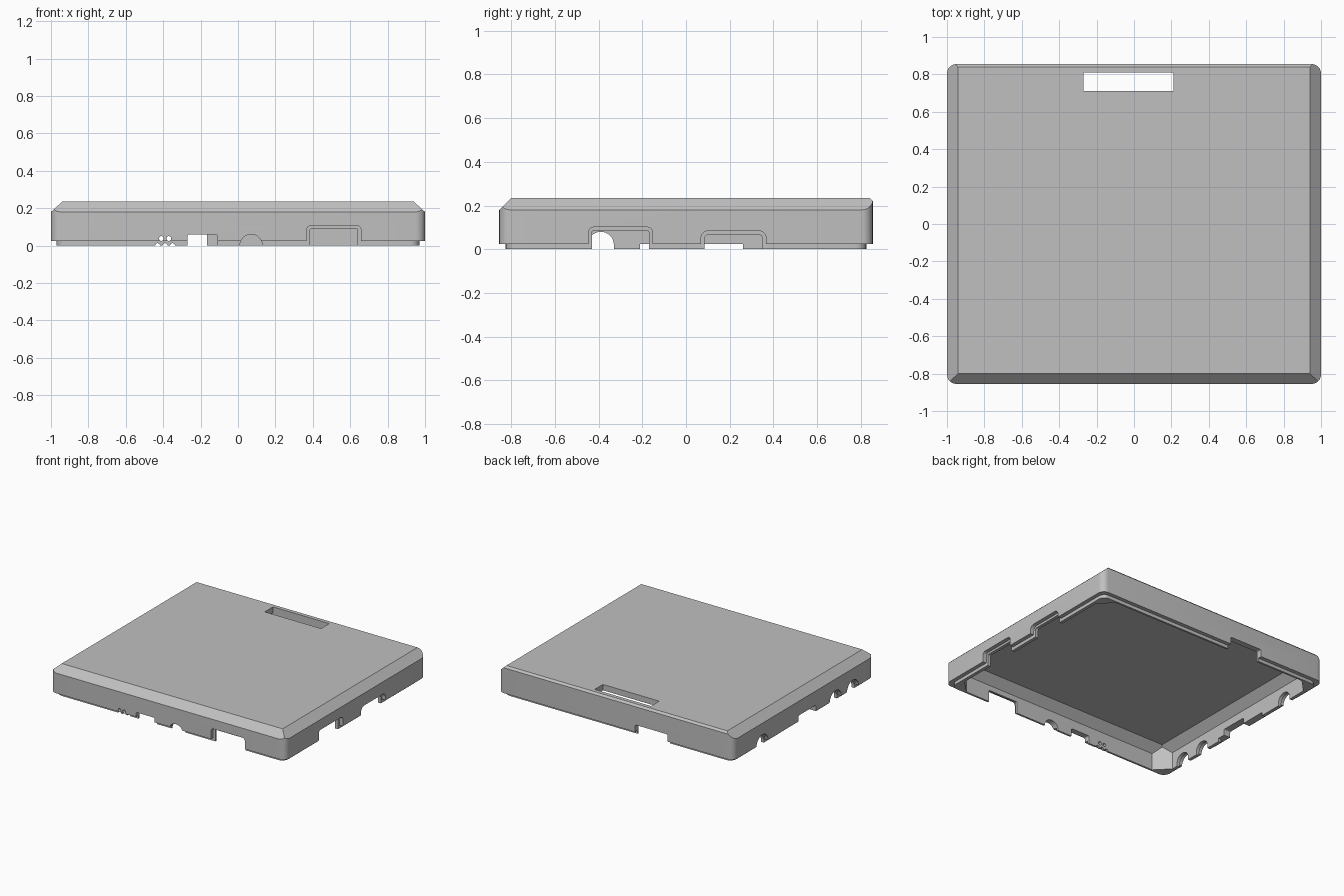
import bpy, bmesh, math
from mathutils import Vector

if "Cube" in bpy.data.objects:
    bpy.data.objects.remove(bpy.data.objects["Cube"], do_unlink=True)

HX, HY, LEDGE, TOP = 1.0, 0.855, 0.03, 0.235

grey = bpy.data.materials.new("plain_grey")
grey.use_nodes = True
grey.diffuse_color = (0.53, 0.53, 0.53, 1)
grey.node_tree.nodes["Principled BSDF"].inputs["Base Color"].default_value = grey.diffuse_color


def make_object(name, bm):
    bmesh.ops.recalc_face_normals(bm, faces=bm.faces)
    mesh = bpy.data.meshes.new(name)
    bm.to_mesh(mesh)
    bm.free()
    mesh.materials.append(grey)
    obj = bpy.data.objects.new(name, mesh)
    bpy.context.collection.objects.link(obj)
    return obj


def box_mesh(x0, x1, y0, y1, z0, z1):
    bm = bmesh.new()
    bmesh.ops.create_cube(bm, size=1)
    for v in bm.verts:
        v.co = ((x0 + x1) / 2 + v.co.x * (x1 - x0),
                (y0 + y1) / 2 + v.co.y * (y1 - y0),
                (z0 + z1) / 2 + v.co.z * (z1 - z0))
    return bm


def tray_block(name, hx, hy, z0, z1, corner, segments, slopes=()):
    """Block with eased upright corners and sloping top edges."""
    bm = box_mesh(-hx, hx, -hy, hy, z0, z1)
    upright = [e for e in bm.edges if abs(e.verts[0].co.z - e.verts[1].co.z) > 0.01]
    bmesh.ops.bevel(bm, geom=upright, offset=corner, segments=segments,
                    profile=0.5, affect='EDGES')
    for dx, dy, run, drop in slopes:
        point = Vector((dx * hx, dy * hy, z1 - drop))
        normal = Vector((dx * drop, dy * drop, run))
        cut = bmesh.ops.bisect_plane(bm, geom=bm.verts[:] + bm.edges[:] + bm.faces[:],
                                     plane_co=point, plane_no=normal, clear_outer=True)
        edges = [g for g in cut["geom_cut"] if isinstance(g, bmesh.types.BMEdge)]
        bmesh.ops.holes_fill(bm, edges=edges, sides=0)
    return make_object(name, bm)


def combine(target, tool, operation):
    mod = target.modifiers.new("combine", 'BOOLEAN')
    mod.operation, mod.solver, mod.object = operation, 'EXACT', tool
    bpy.context.view_layer.objects.active = target
    bpy.ops.object.modifier_apply(modifier=mod.name)
    bpy.data.objects.remove(tool, do_unlink=True)


# Wall frames: position along the wall and inset depth to x, y
WALLS = {
    "front": lambda u, d: (u, d - HY),
    "back": lambda u, d: (u, HY - d),
    "right": lambda u, d: (HX - d, u),
    "left": lambda u, d: (d - HX, u),
}


def prism(wall, profile, d0, d1):
    bm = bmesh.new()
    rings = [[bm.verts.new((*WALLS[wall](u, d), z)) for u, z in profile] for d in (d0, d1)]
    for ring in rings:
        bm.faces.new(ring)
    n = len(profile)
    for i in range(n):
        j = (i + 1) % n
        bm.faces.new((rings[0][i], rings[0][j], rings[1][j], rings[1][i]))
    return make_object("cutter", bm)


def arch(u0, u1, height, radius):
    """Opening profile, open at the bottom, with rounded top corners."""
    pts = [(u0, -0.1)]
    for cu, start in ((u0 + radius, math.pi), (u1 - radius, math.pi / 2)):
        for k in range(9):
            a = start - k * math.pi / 16
            p = (cu + radius * math.cos(a), height - radius + radius * math.sin(a))
            if math.dist(p, pts[-1]) > 1e-4:
                pts.append(p)
    return pts + [(u1, -0.1)]


def notch(wall, u0, u1, height, radius, rim=0.0):
    """Opening through lip and wall; rim widens it on the outer wall."""
    if rim:
        combine(lid, prism(wall, arch(u0 - rim, u1 + rim, height + rim, radius + rim),
                           -0.1, LEDGE), 'DIFFERENCE')
    combine(lid, prism(wall, arch(u0, u1, height, radius), -0.1, 0.16), 'DIFFERENCE')


# Outer shell, with the locating lip below it
lid = tray_block("enclosure_lid", HX, HY, 0.025, TOP, 0.05, 6,
                 [(1, 0, 0.06, 0.055), (-1, 0, 0.06, 0.055),
                  (0, -1, 0.055, 0.055), (0, 1, 0.015, 0.015)])
combine(lid, tray_block("lip", HX - LEDGE, HY - LEDGE, 0, 0.08, 0.05, 6), 'UNION')

# Hollow inside
combine(lid, tray_block("cavity", HX - 0.055, HY - 0.045, -0.1, 0.19, 0.1, 1,
                        [(1, 0, 0.06, 0.06), (-1, 0, 0.06, 0.06), (0, -1, 0.06, 0.06)]),
        'DIFFERENCE')

# Slot through the top
combine(lid, make_object("slot", box_mesh(-0.27, 0.21, 0.71, 0.81, 0.1, 0.4)), 'DIFFERENCE')

# Port openings
notch("front", 0.385, 0.64, 0.09, 0.008, rim=0.018)
notch("front", -0.27, -0.11, 0.06, 0.012)
notch("front", 0.01, 0.13, 0.06, 0.0599)
notch("right", -0.43, -0.17, 0.085, 0.008, rim=0.016)
notch("right", 0.085, 0.35, 0.068, 0.02, rim=0.017)
notch("back", -0.44, -0.165, 0.08, 0.01)
notch("left", -0.15, 0.06, 0.07, 0.01)
for centre in (-0.6, -0.39, 0.5):
    notch("left", centre - 0.06, centre + 0.06, 0.08, 0.0599, rim=0.012)

# Gap in the lip only
combine(lid, prism("left", [(-0.21, -0.1), (-0.21, 0.025), (0.26, 0.025), (0.26, -0.1)],
                   -0.1, 0.16), 'DIFFERENCE')

# Small round vent holes in the front wall
for u, z in ((-0.41, 0.038), (-0.37, 0.038), (-0.43, 0), (-0.39, 0), (-0.35, 0)):
    ring = [(u + 0.013 * math.cos(k * math.pi / 8), z + 0.013 * math.sin(k * math.pi / 8))
            for k in range(16)]
    combine(lid, prism("front", ring, -0.1, 0.16), 'DIFFERENCE')

bpy.ops.object.select_all(action='DESELECT')
lid.select_set(True)
bpy.context.view_layer.objects.active = lid
bpy.ops.object.shade_smooth_by_angle(angle=math.radians(25))
